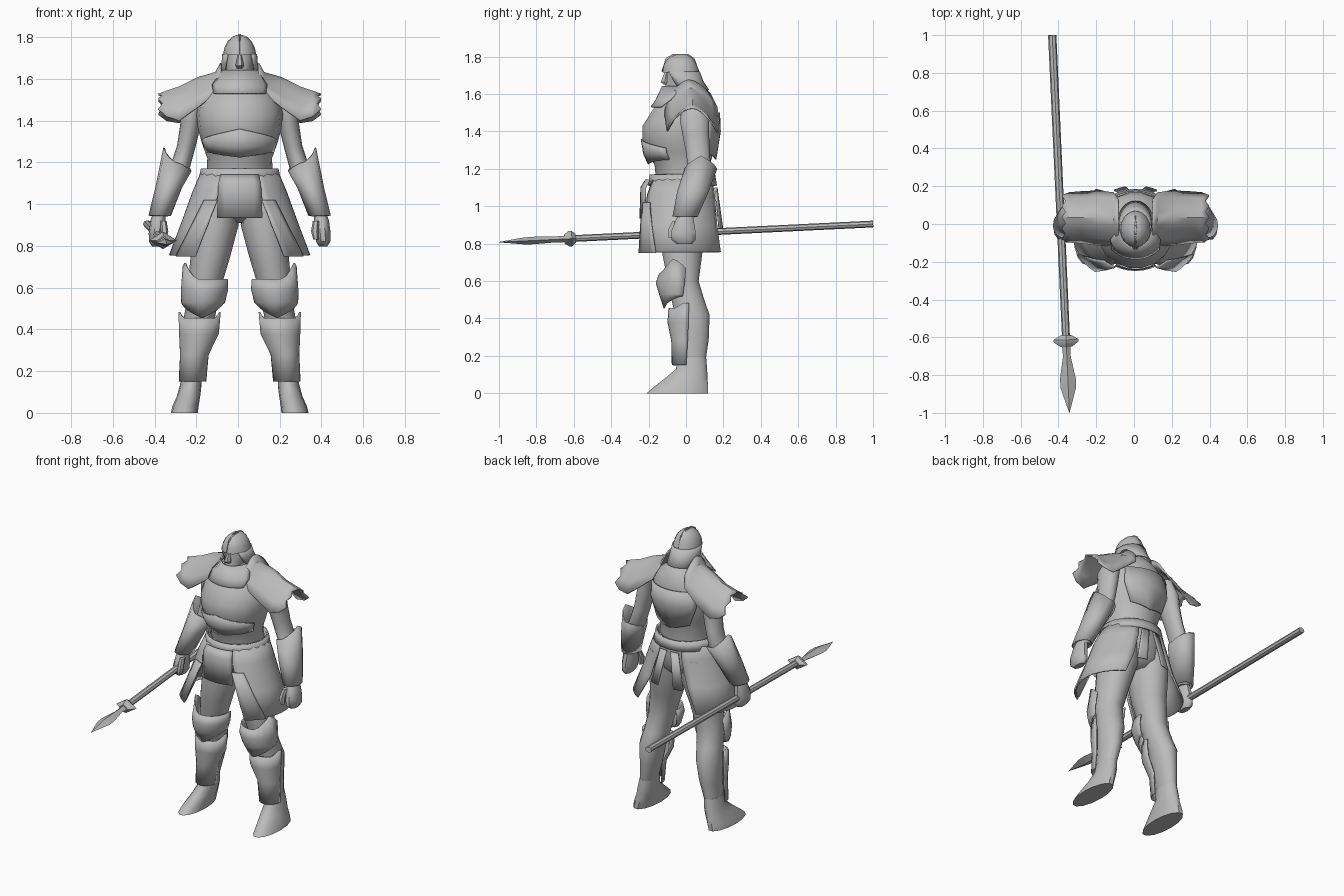
import bpy, bmesh, math
from mathutils import Vector

X0 = 0.008  # body centre line
steel = bpy.data.materials.new("plain_grey")
steel.diffuse_color = (0.5, 0.5, 0.5, 1)


def finish(name, bm, thick=0.0, angle=40, both=False, offset=X0):
    """Turn a bmesh into one object, optionally repeated across the centre line."""
    bmesh.ops.recalc_face_normals(bm, faces=bm.faces)
    for side in ((1, -1) if both else (1,)):
        part = bm.copy()
        for v in part.verts:
            v.co.x = v.co.x * side + offset
        if side < 0:
            bmesh.ops.reverse_faces(part, faces=part.faces)
        label = name if not both else ("left_" if side > 0 else "right_") + name
        me = bpy.data.meshes.new(label)
        part.to_mesh(me)
        part.free()
        me.materials.append(steel)
        ob = bpy.data.objects.new(label, me)
        bpy.context.collection.objects.link(ob)
        if thick:
            mod = ob.modifiers.new("thickness", 'SOLIDIFY')
            mod.thickness = thick
            mod.offset = 0
        bpy.ops.object.select_all(action='DESELECT')
        ob.select_set(True)
        bpy.context.view_layer.objects.active = ob
        bpy.ops.object.shade_smooth_by_angle(angle=math.radians(angle))
    bm.free()


def skin(rows, closed, caps):
    """Quads between rows of points."""
    bm = bmesh.new()
    vs = [[bm.verts.new(p) for p in r] for r in rows]
    n = len(rows[0])
    for a, b in zip(vs, vs[1:]):
        for i in range(n if closed else n - 1):
            j = (i + 1) % n
            bm.faces.new((a[i], a[j], b[j], b[i]))
    if caps:
        bm.faces.new(vs[0])
        bm.faces.new(vs[-1])
    return bm


def body(name, rings, n=14, both=False, angle=45):
    """Closed solid from oval rings (z, centre x, half width, front y, back y)."""
    rows = []
    for z, cx, rx, yf, yb in rings:
        rows.append([(cx + rx * math.cos(t), (yf + yb) / 2 + (yb - yf) / 2 * math.sin(t), z)
                     for t in (2 * math.pi * i / n for i in range(n))])
    finish(name, skin(rows, True, True), both=both, angle=angle)


def shell(name, rings, n=12, top=None, bottom=None, both=False, full=False, thick=0.008):
    """Open plate: rings also hold start and end angle (-90 front, 0 outer, 90 back)."""
    rows = []
    for k, (z, cx, rx, yf, yb, a0, a1) in enumerate(rings):
        row = []
        for i in range(n if full else n + 1):
            a = a0 + (a1 - a0) * i / n
            t = math.radians(a)
            dz = top(a) if top and k == 0 else bottom(a) if bottom and k == len(rings) - 1 else 0
            row.append((cx + rx * math.cos(t), (yf + yb) / 2 + (yb - yf) / 2 * math.sin(t), z + dz))
        rows.append(row)
    finish(name, skin(rows, full, False), thick, both=both)


def bump(a, centre, width):
    return max(0.0, 1 - abs(a - centre) / width)


# Torso and pelvis
body("torso", [(1.12, 0, .16, -.16, .13), (1.22, 0, .155, -.17, .13), (1.29, 0, .18, -.215, .15),
               (1.36, 0, .2, -.235, .165), (1.43, 0, .207, -.235, .17), (1.5, 0, .195, -.19, .165),
               (1.56, 0, .15, -.15, .15), (1.6, 0, .1, -.11, .12), (1.65, 0, .06, -.08, .07)], 18)
body("pelvis", [(1.16, 0, .165, -.165, .135), (1.05, 0, .19, -.15, .14),
                (.96, 0, .17, -.12, .13), (.91, 0, .07, -.05, .08)])
# Breast, belly, collar and back plates
shell("belly_plate", [(1.33, 0, .195, -.238, .16, -160, -20), (1.28, 0, .18, -.225, .15, -160, -20),
                      (1.25, 0, .172, -.2, .14, -160, -20)],
      top=lambda a: .05 * bump(a, -90, 70) - .02, bottom=lambda a: -.025 * bump(a, -90, 60))
shell("collar_plate", [(1.64, 0, .085, -.125, .1, -180, 0), (1.57, 0, .15, -.158, .15, -150, -30),
                       (1.53, 0, .175, -.185, .16, -135, -45)])
shell("back_plate", [(1.5, 0, .2, -.19, .178, 40, 140), (1.4, 0, .21, -.2, .182, 40, 140),
                     (1.28, 0, .18, -.2, .158, 50, 130)],
      bottom=lambda a: -.03 * bump(a, 90, 40))

# Legs with feet
body("leg", [(1.05, .11, .09, -.13, .14), (.9, .115, .11, -.14, .13), (.75, .14, .095, -.13, .09),
             (.6, .17, .08, -.1, .07), (.5, .185, .075, -.08, .1), (.42, .2, .074, -.06, .128),
             (.3, .21, .058, -.055, .125), (.18, .228, .045, -.045, .108)], both=True)
body("boot", [(.19, .228, .046, -.05, .11), (.13, .235, .052, -.055, .115), (.08, .245, .056, -.115, .118),
              (.03, .26, .063, -.18, .122), (0, .265, .065, -.215, .122)], both=True)
shell("knee_guard", [(.64, .165, .105, -.14, .1, -190, 10), (.59, .168, .11, -.158, .1, -190, 10),
                     (.53, .175, .102, -.14, .09, -185, 5), (.5, .18, .092, -.115, .08, -180, 0)],
      top=lambda a: .085 * bump(a, -20, 45), bottom=lambda a: -.065 * bump(a, -90, 80) + .02, both=True)
shell("shin_guard", [(.455, .192, .098, -.09, .09, -190, 10), (.38, .195, .092, -.095, .09, -190, 10),
                     (.28, .217, .065, -.075, .08, -185, 5), (.15, .226, .062, -.072, .075, -180, 0)],
      top=lambda a: .035 * bump(a, 0, 40) + .035 * bump(a, -180, 40), both=True)

# Skirt: side panels open at front and back, strips in front, belt and centre plate
shell("skirt_panel", [(1.17, 0, .175, -.18, .145, -66, 68), (1.06, 0, .222, -.225, .165, -64, 68),
                      (.9, 0, .28, -.26, .19, -57, 62), (.755, 0, .335, -.3, .24, -50, 52)],
      n=14, both=True)
shell("skirt_strip", [(1.02, 0, .252, -.25, .19, -65, -48), (.9, 0, .29, -.28, .22, -58, -38),
                      (.75, 0, .345, -.31, .25, -52, -28)], n=4, both=True)
shell("back_strip", [(1.1, 0, .205, -.2, .165, 72, 86), (.88, 0, .26, -.25, .2, 64, 78)], n=4, both=True)
shell("belt", [(1.17, 0, .182, -.19, .152, 0, 360), (1.11, 0, .195, -.2, .162, 0, 360)], n=20, full=True)
shell("centre_plate", [(1.14, 0, .2, -.215, .15, -117, -63), (1.1, 0, .215, -.24, .16, -118, -62),
                       (.935, 0, .23, -.245, .17, -118, -62)], n=6)

# Arms, bracers and hands
body("arm", [(1.54, .19, .05, -.02, .11), (1.46, .225, .055, -.035, .125), (1.38, .235, .05, -.02, .125),
             (1.28, .255, .045, .0, .13), (1.18, .285, .048, .01, .135), (1.08, .33, .05, -.03, .1),
             (.94, .382, .038, -.05, .045)], both=True)
shell("bracer", [(1.2, .298, .064, -.005, .165, 0, 360), (1.08, .34, .06, -.045, .12, 0, 360),
                 (.945, .383, .05, -.07, .06, 0, 360)], n=14, full=True, both=True,
      top=lambda a: .07 * max(bump(a, 0, 80), bump(a, 360, 80)) - .045 * bump(a, 190, 80))
body("hand", [(.96, .385, .03, -.04, .04), (.92, .392, .036, -.06, .045), (.86, .398, .038, -.085, .055),
              (.82, .4, .034, -.08, .055), (.798, .4, .02, -.05, .035)], 10, both=True)
body("thumb", [(.92, .365, .015, -.075, -.035), (.87, .36, .018, -.1, -.055),
               (.83, .365, .012, -.095, -.06)], 6, both=True)

# Shoulder guards: arched sections with ragged outer edges
# section: x, ridge z, front edge z, back edge z, front y, back y
sections = [(.09, 1.675, 1.57, 1.6, -.1, .13), (.115, 1.63, 1.53, 1.53, -.115, .165),
            (.2, 1.605, 1.465, 1.46, -.11, .175), (.29, 1.56, 1.4, 1.39, -.1, .17),
            (.35, 1.54, 1.42, 1.4, -.095, .165), (.39, 1.525, 1.455, 1.43, -.08, .15)]
rows = []
for k, (x, zr, zf, zb, yf, yb) in enumerate(sections):
    row = []
    for i in range(9):
        t = i / 4 - 1
        z = zr - (zr - (zf if t < 0 else zb)) * abs(t) ** 1.7
        notch = .02 * (i % 2) if k == len(sections) - 1 else 0
        row.append((x - notch, (yf + yb) / 2 + (yb - yf) / 2 * t, z))
    rows.append(row)
finish("shoulder_guard", skin(rows, False, False), .008, both=True)

# Head: face, nose, helmet dome and neck guard
body("face", [(1.74, 0, .065, -.1, .05), (1.69, 0, .07, -.105, .06), (1.64, 0, .064, -.11, .06),
              (1.605, 0, .045, -.125, .05), (1.585, 0, .025, -.12, .0)], 12)
body("nose", [(1.72, 0, .008, -.115, -.09), (1.665, 0, .02, -.138, -.09), (1.65, 0, .014, -.12, -.09)], 6)
body("helmet", [(1.81, 0, .015, -.05, 0), (1.802, 0, .035, -.08, .025), (1.78, 0, .058, -.105, .045),
                (1.75, 0, .073, -.12, .06), (1.715, 0, .08, -.125, .07)], 16)
shell("neck_guard", [(1.72, 0, .08, -.12, .07, -45, 225), (1.67, 0, .084, -.1, .088, -38, 218),
                     (1.62, 0, .086, -.07, .12, -30, 210)], n=16,
      bottom=lambda a: -.02 * bump(a, 0, 50) - .02 * bump(a, 180, 50))
shell("helmet_crest", [(1.814, 0, .006, -.07, .01, 0, 360), (1.79, 0, .007, -.108, .045, 0, 360),
                       (1.72, 0, .008, -.13, .07, 0, 360)], n=8, full=True, thick=.002)


# Spear: sections along its length, held in the right hand
butt, tip = Vector((-.433, 1, .905)), Vector((-.342, -1, .808))
along = (tip - butt).normalized()
wide = along.cross(Vector((0, 0, 1))).normalized()
high = wide.cross(along)


def spear_part(name, stations, n):
    rows = []
    for d, w, h in stations:  # distance along, half width, half height
        c = butt.lerp(tip, d)
        rows.append([c + wide * (w * math.cos(t)) + high * (h * math.sin(t))
                     for t in (2 * math.pi * i / n for i in range(n))])
    finish(name, skin(rows, True, True), angle=35, offset=0)


spear_part("spear_shaft", [(0, .022, .018), (.82, .021, .018)], 8)
spear_part("spear_collar", [(.795, .03, .025), (.806, .066, .042), (.812, .066, .042), (.825, .03, .025)], 4)
spear_part("spear_head", [(.815, .024, .018), (.85, .02, .016), (.91, .042, .02),
                          (.935, .04, .018), (1, .001, .001)], 4)
